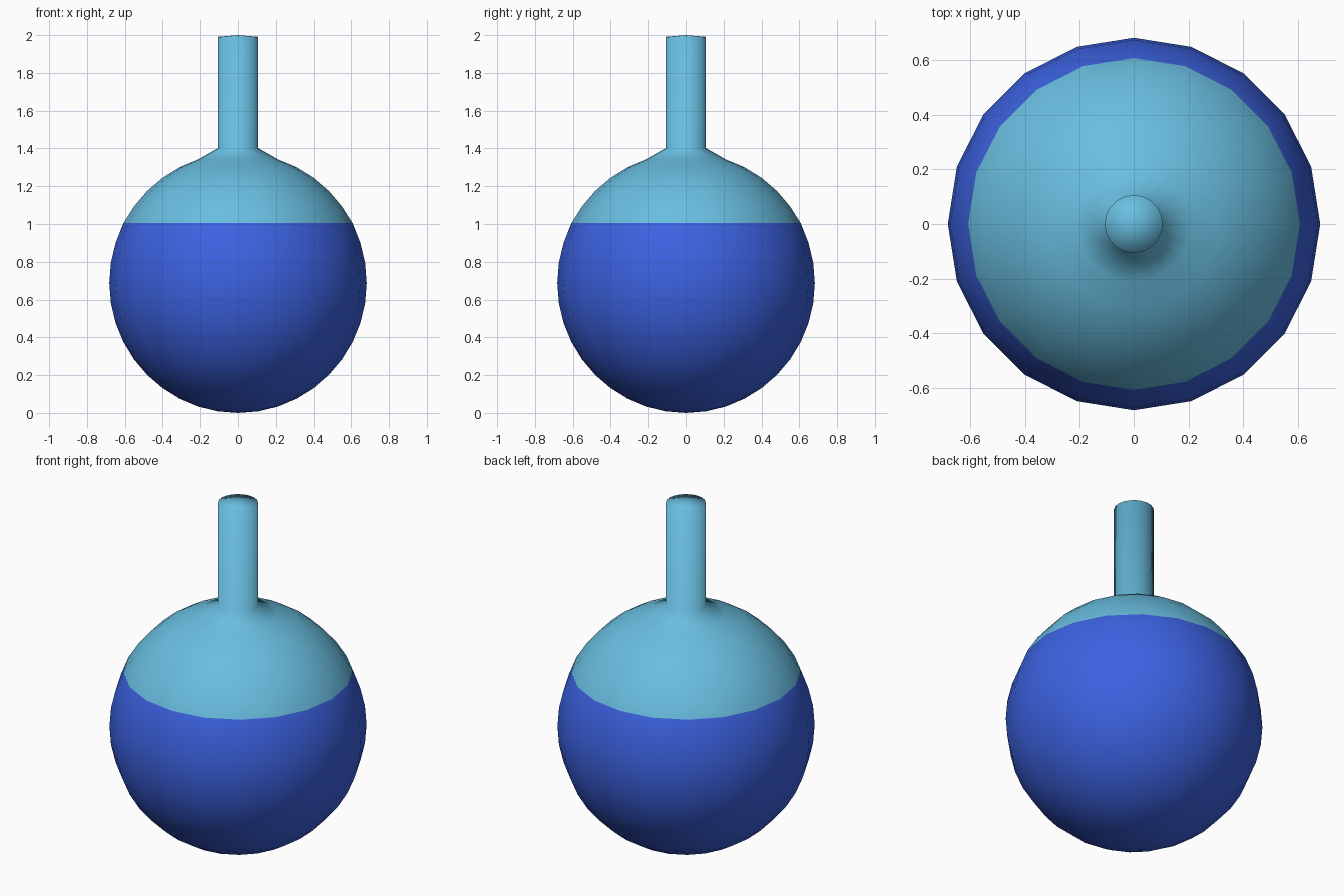
import bpy, bmesh, math

if "Cube" in bpy.data.objects:
    bpy.data.objects.remove(bpy.data.objects["Cube"])

SIDES = 20
R, RZ, CZ = 0.682, 0.688, 0.688      # bulb radius, vertical radius, centre height
FILL = 1.004                         # liquid level


def material(name, rgb):
    m = bpy.data.materials.new(name)
    m.diffuse_color = (*rgb, 1)
    m.use_nodes = True
    m.node_tree.nodes["Principled BSDF"].inputs["Base Color"].default_value = m.diffuse_color
    return m


# Profile (radius, height): round bulb from bottom pole up to the shoulder, every 9 degrees
profile = []
for a in range(-81, 73, 9):
    t = math.radians(a)
    z = FILL if a == 27 else CZ + RZ * math.sin(t)
    profile.append((R * math.cos(t), z))

# Neck: straight tube up to the rim
neck_r = 0.106
profile += [(neck_r, 1.402), (neck_r, 1.991)]

# Lathe the profile
bm = bmesh.new()
rings = []
for r, z in profile:
    ring = []
    for i in range(SIDES):
        a = 2 * math.pi * i / SIDES
        ring.append(bm.verts.new((r * math.cos(a), r * math.sin(a), z)))
    rings.append(ring)
bottom = bm.verts.new((0, 0, 0))
top = bm.verts.new((0, 0, 2))
for lo, hi in zip(rings, rings[1:]):
    for i in range(SIDES):
        j = (i + 1) % SIDES
        bm.faces.new((lo[i], lo[j], hi[j], hi[i]))
for i in range(SIDES):
    j = (i + 1) % SIDES
    bm.faces.new((rings[0][j], rings[0][i], bottom))
    bm.faces.new((rings[-1][i], rings[-1][j], top))

# Colour by height: liquid below the fill line, glass above
for f in bm.faces:
    f.smooth = True
    f.material_index = 0 if f.calc_center_median().z > FILL else 1

mesh = bpy.data.meshes.new("round_flask")
bm.to_mesh(mesh)
bm.free()
mesh.materials.append(material("light blue glass", (0.14, 0.51, 0.74)))
mesh.materials.append(material("blue liquid", (0.045, 0.122, 0.75)))
flask = bpy.data.objects.new("round_flask", mesh)
bpy.context.collection.objects.link(flask)
